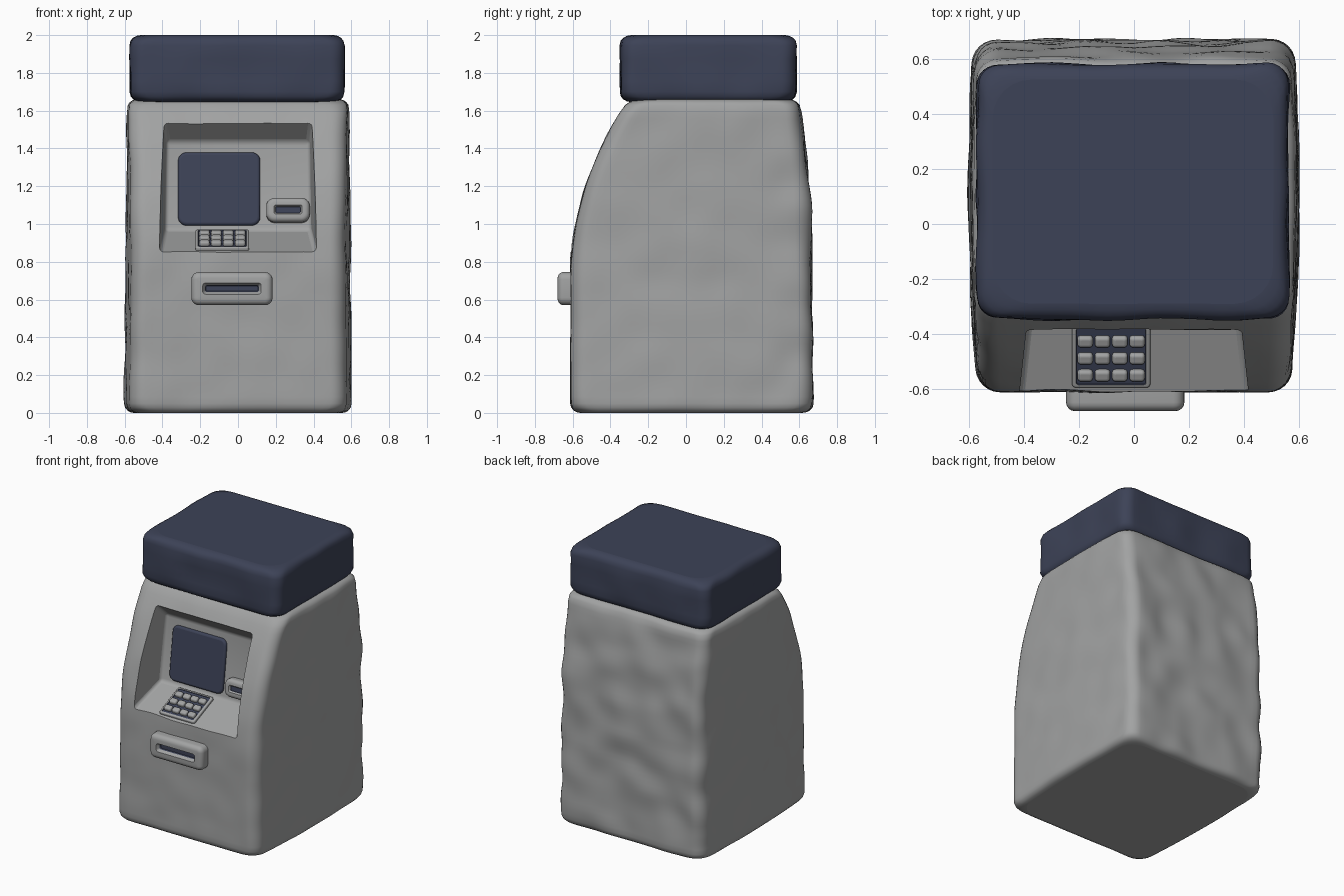
import bpy, bmesh, math
from mathutils import Vector, Matrix, noise

if "Cube" in bpy.data.objects:
    bpy.data.objects.remove(bpy.data.objects["Cube"])


def material(name, rgb):
    m = bpy.data.materials.new(name)
    m.diffuse_color = (*rgb, 1)
    m.use_nodes = True
    m.node_tree.nodes["Principled BSDF"].inputs["Base Color"].default_value = m.diffuse_color
    return m


GREY = material("warm_grey", (0.36, 0.365, 0.365))
BLUE = material("dark_blue", (0.046, 0.055, 0.095))


def rounded_rect(cx, cy, w, h, r, n=1, c=5):
    """Counter-clockwise rounded rectangle, n steps per side, c per corner."""
    arcs = []
    for k, (sx, sy) in enumerate([(1, -1), (1, 1), (-1, 1), (-1, -1)]):
        ox, oy = cx + sx * (w / 2 - r), cy + sy * (h / 2 - r)
        angles = [math.radians(90 * (k - 1 + i / c)) for i in range(c + 1)]
        arcs.append([Vector((ox + r * math.cos(a), oy + r * math.sin(a))) for a in angles])
    pts = []
    for k in range(4):
        a, b = arcs[k], arcs[(k + 1) % 4]
        pts += a + [a[-1].lerp(b[0], i / n) for i in range(1, n)]
    return pts


def loft(name, rings, mats, M=Matrix(), dark_from=None, lump=None):
    """Skin a stack of (outline, height) rings, closing both ends."""
    bm = bmesh.new()
    rows = [[bm.verts.new((p.x, p.y, z)) for p in pts] for pts, z in rings]
    n = len(rows[0])
    bm.faces.new(rows[0][::-1])
    for k, (a, b) in enumerate(zip(rows, rows[1:])):
        for i in range(n):
            j = (i + 1) % n
            f = bm.faces.new((a[i], a[j], b[j], b[i]))
            f.material_index = int(dark_from is not None and k >= dark_from)
    bm.faces.new(rows[-1]).material_index = int(dark_from is not None)
    if lump:
        # gentle hand-shaped unevenness, sideways only
        bm.normal_update()
        moves = []
        for v in bm.verts:
            d = Vector((v.normal.x, v.normal.y, 0))
            moves.append(d * lump(v.co) * noise.noise(v.co * 5))
        for v, m in zip(bm.verts, moves):
            v.co += m
    bm.transform(M)
    return make_object(name, bm, mats)


def make_object(name, bm, mats):
    me = bpy.data.meshes.new(name)
    bm.to_mesh(me)
    bm.free()
    for m in mats:
        me.materials.append(m)
    ob = bpy.data.objects.new(name, me)
    bpy.context.scene.collection.objects.link(ob)
    return ob


def edge_inset(d, r):
    """Inset of a rounded edge of radius r at distance d from the end."""
    return r - math.sqrt(max(0, r * r - (r - d) ** 2)) if d < r else 0


def block(name, M, w, h, d, r, soft, mats, slots=(), dark_from=None):
    """Soft-edged block standing on a surface; slots = further (w, h, r, z) rings."""
    rings = [(rounded_rect(0, 0, w, h, r), -0.03)]
    for i in range(5):
        t = math.radians(90 * i / 4)
        e = soft * (1 - math.cos(t))
        rings.append((rounded_rect(0, 0, w - 2 * e, h - 2 * e, max(r - e, 0.003)),
                      d - soft + soft * math.sin(t)))
    rings += [(rounded_rect(0, 0, sw, sh, sr), z) for sw, sh, sr, z in slots]
    return loft(name, rings, mats, M, dark_from)


def frame(x, y, z, tilt):
    return Matrix.Translation((x, y, z)) @ Matrix.Rotation(math.radians(tilt), 4, 'X')


# Main body: rounded sections following the curved front
TOP = 1.66


def body_ring(z):
    e = edge_inset(min(z, TOP - z), 0.05)
    front = -0.61 + 0.30 * (max(0, z - 0.75) / 0.9) ** 2 + e
    back = 0.665 - 0.06 * (z / 1.6) ** 4 - e
    half = 0.602 - 0.015 * z / TOP - e
    pts = rounded_rect(0, (front + back) / 2, 2 * half, back - front, 0.08 + e, 28, 6)
    for p in pts:
        p.x *= 1 - 0.055 * ((p.y - 0.1) / 0.7) ** 2
    return pts, z


levels = [0, 0.004, 0.013, 0.028, 0.05] + [0.085 + 0.035 * i for i in range(44)] + [1.63, 1.645, 1.655, TOP]
body = loft("body", [body_ring(z) for z in levels], [GREY],
            lump=lambda p: 0.008 + 0.012 * min(1, max(0, (p.y - 0.4) / 0.25)))

# Recess cut into the front: sloped shelf, tilted panel, flared sides
bm = bmesh.new()
for y, z in [(-0.34, 0.965), (-0.28, 1.435), (-0.80, 1.925), (-0.80, 0.770)]:
    half = 0.386 + 0.11 * (-0.34 - y)
    for s in (-1, 1):
        bm.verts.new((s * half, y, z))
bmesh.ops.convex_hull(bm, input=bm.verts)
bmesh.ops.dissolve_limit(bm, angle_limit=0.02, verts=bm.verts, edges=bm.edges)
bmesh.ops.bevel(bm, geom=bm.edges[:], offset=0.02, segments=3, profile=0.5, affect='EDGES')
bmesh.ops.recalc_face_normals(bm, faces=bm.faces)
cutter = make_object("recess_cutter", bm, [GREY])
cutter.hide_render = True
mod = body.modifiers.new("recess", 'BOOLEAN')
mod.operation, mod.solver, mod.object = 'DIFFERENCE', 'EXACT', cutter
graph = bpy.context.evaluated_depsgraph_get()
cut_mesh = bpy.data.meshes.new_from_object(body.evaluated_get(graph))
body.modifiers.clear()
body.data = cut_mesh
bpy.data.objects.remove(cutter)

# Header box on top, corners rounding off more towards its top and bottom
header_rings = []
for z in [0, 0.004, 0.015, 0.03, 0.055, 0.11, 0.17, 0.23, 0.30, 0.325, 0.34, 0.351, 0.355]:
    e = edge_inset(min(z, 0.355 - z), 0.055)
    header_rings.append((rounded_rect(-0.004, 0.118, 1.13 - 2 * e, 0.925 - 2 * e, 0.075 + 1.2 * e, 20, 6), 1.645 + z))
loft("header", header_rings, [BLUE], lump=lambda p: 0.012)

# Screen and card reader on the tilted panel
PANEL = 82.6
block("screen", frame(-0.10, -0.311, 1.185, PANEL), 0.435, 0.39, 0.02, 0.045, 0.015, [BLUE])
block("card_reader", frame(0.265, -0.326, 1.07, PANEL), 0.23, 0.13, 0.055, 0.045, 0.025, [GREY, BLUE],
      [(0.15, 0.05, 0.012, 0.055), (0.135, 0.036, 0.008, 0.045), (0.13, 0.032, 0.006, 0.04)], 7)

# Cash dispenser on the lower front
block("cash_dispenser", frame(-0.032, -0.608, 0.658, 90), 0.43, 0.175, 0.072, 0.04, 0.032, [GREY, BLUE],
      [(0.31, 0.06, 0.015, 0.072), (0.285, 0.036, 0.01, 0.05), (0.275, 0.028, 0.008, 0.04)], 7)

# Keypad on the sloped shelf: grey tray, dark bed, grey keys
SHELF = frame(-0.083, -0.475, 0.908, 22.9)
block("keypad", SHELF, 0.285, 0.25, 0.018, 0.015, 0.008, [GREY, BLUE],
      [(0.255, 0.222, 0.008, 0.018), (0.251, 0.218, 0.007, 0.014)], 6)
for row in range(3):
    for col in range(4):
        M = SHELF @ Matrix.Translation(((col - 1.5) * 0.063, (row - 1) * 0.067 - 0.006, 0.01))
        block(f"key_{row + 1}_{col + 1}", M, 0.056, 0.043, 0.026, 0.013, 0.012, [GREY])

# Smooth shading with sharp edges kept; flat end caps and recess walls
bpy.ops.object.select_all(action='SELECT')
bpy.context.view_layer.objects.active = body
bpy.ops.object.shade_smooth_by_angle(angle=math.radians(38))
for ob in bpy.context.scene.objects:
    for p in ob.data.polygons:
        if len(p.vertices) > 8:
            p.use_smooth = False
